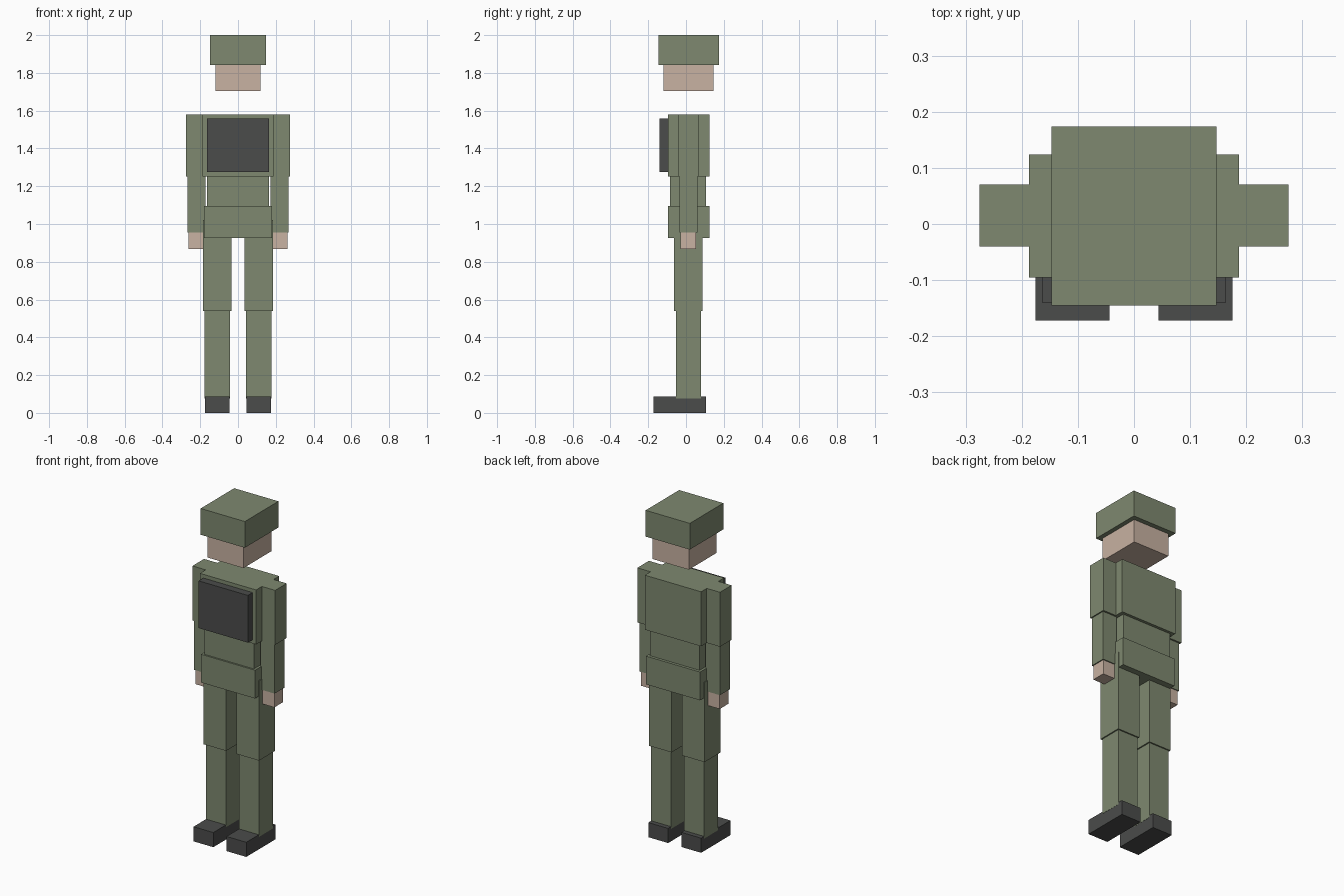
import bpy
from mathutils import Vector

default = bpy.data.objects.get("Cube")
if default:
    bpy.data.objects.remove(default, do_unlink=True)


def material(name, rgb):
    mat = bpy.data.materials.new(name)
    mat.use_nodes = True
    mat.diffuse_color = (*rgb, 1)
    mat.node_tree.nodes["Principled BSDF"].inputs["Base Color"].default_value = (*rgb, 1)
    return mat


green = material("olive_green", (0.21, 0.25, 0.16))
dark = material("dark_grey", (0.07, 0.072, 0.07))
skin = material("skin", (0.58, 0.445, 0.36))


def box(name, mat, x, y, z):
    """Box from (low, high) ranges along each axis."""
    low, high = Vector((x[0], y[0], z[0])), Vector((x[1], y[1], z[1]))
    bpy.ops.mesh.primitive_cube_add(size=1, location=(low + high) / 2)
    part = bpy.context.object
    part.name = part.data.name = name
    for v in part.data.vertices:
        v.co *= high - low
    part.data.materials.append(mat)


def centred(name, mat, half, y, z):
    box(name, mat, (-half, half), y, z)


def pair(name, mat, x, y, z):
    box("left_" + name, mat, x, y, z)
    box("right_" + name, mat, (-x[1], -x[0]), y, z)


# Head and torso
centred("helmet", green, 0.147, (-0.145, 0.174), (1.842, 2.0))
centred("head", skin, 0.12, (-0.12, 0.145), (1.703, 1.85))
centred("chest", green, 0.187, (-0.095, 0.124), (1.252, 1.58))
centred("chest_plate", dark, 0.164, (-0.14, -0.09), (1.274, 1.558))
centred("abdomen", green, 0.165, (-0.085, 0.107), (1.08, 1.26))
centred("pelvis", green, 0.18, (-0.095, 0.124), (0.925, 1.095))

# Arms
pair("upper_arm", green, (0.165, 0.275), (-0.04, 0.07), (1.252, 1.58))
pair("forearm", green, (0.173, 0.268), (-0.035, 0.06), (0.955, 1.26))
pair("hand", skin, (0.18, 0.262), (-0.029, 0.054), (0.868, 0.96))

# Legs
pair("thigh", green, (0.035, 0.184), (-0.063, 0.087), (0.54, 1.02))
pair("shin", green, (0.043, 0.1765), (-0.053, 0.079), (0.075, 0.55))
pair("boot", dark, (0.044, 0.1755), (-0.172, 0.107), (0.0, 0.088))
